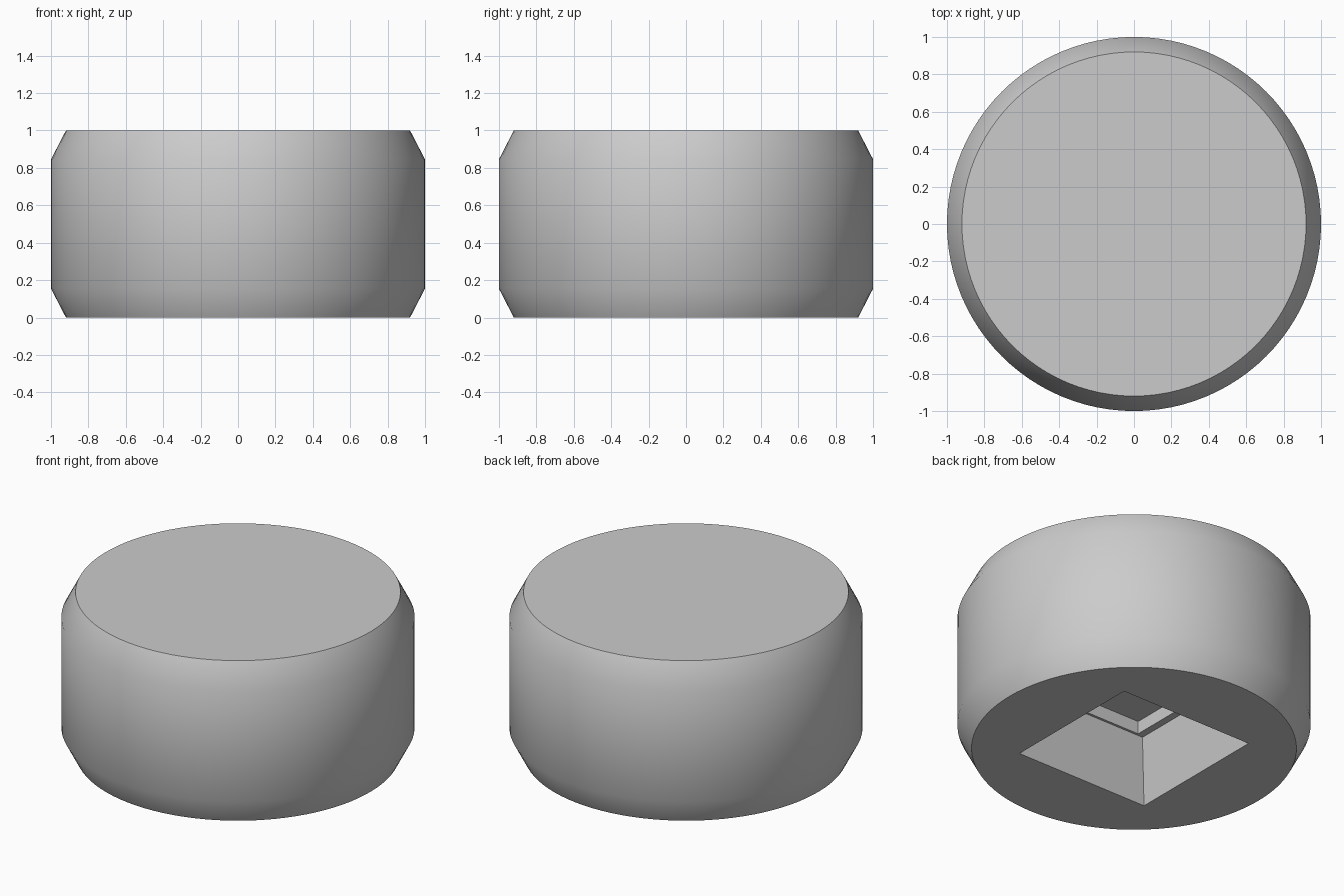
import bpy
import bmesh
import math

cube = bpy.data.objects.get("Cube")
if cube:
    bpy.data.objects.remove(cube, do_unlink=True)

SEGMENTS = 96


def circle(radius, z):
    angles = (2 * math.pi * i / SEGMENTS for i in range(SEGMENTS))
    return [(radius * math.cos(a), radius * math.sin(a), z) for a in angles]


def rectangle(x, y, z):
    return [(x, y, z), (-x, y, z), (-x, -y, z), (x, -y, z)]


def add_shell(bm, loops):
    """Join successive loops with quads, cap the last loop, return the first."""
    rings = [[bm.verts.new(p) for p in loop] for loop in loops]
    for low, high in zip(rings, rings[1:]):
        n = len(low)
        for i in range(n):
            j = (i + 1) % n
            bm.faces.new((low[i], low[j], high[j], high[i]))
    bm.faces.new(rings[-1])
    return rings[0]


bm = bmesh.new()

# Chamfered round body, open underneath
outer = add_shell(bm, [circle(0.92, 0), circle(1, 0.155),
                       circle(1, 0.845), circle(0.92, 1)])

# Tapered square socket with a small ledge and a shallower inner recess
inner = add_shell(bm, [rectangle(0.46, 0.46, 0), rectangle(0.39, 0.39, 0.39),
                       rectangle(0.345, 0.375, 0.39),
                       rectangle(0.345, 0.375, 0.47)])

# Flat underside between the rim and the socket
rim = [bm.edges.get((ring[i - 1], ring[i]))
       for ring in (outer, inner) for i in range(len(ring))]
bmesh.ops.triangle_fill(bm, edges=rim, use_beauty=True, normal=(0, 0, -1))
bmesh.ops.recalc_face_normals(bm, faces=bm.faces)

mesh = bpy.data.meshes.new("round_cap")
bm.to_mesh(mesh)
bm.free()
cap = bpy.data.objects.new("round_cap", mesh)
bpy.context.collection.objects.link(cap)

# Single plain grey
grey = bpy.data.materials.new("plain_grey")
grey.use_nodes = True
colour = (0.6, 0.6, 0.6, 1)
grey.diffuse_color = colour
grey.node_tree.nodes["Principled BSDF"].inputs["Base Color"].default_value = colour
mesh.materials.append(grey)

# Smooth the round wall, keep rim and socket edges crisp
bpy.ops.object.select_all(action="DESELECT")
cap.select_set(True)
bpy.context.view_layer.objects.active = cap
bpy.ops.object.shade_smooth_by_angle(angle=math.radians(35))
